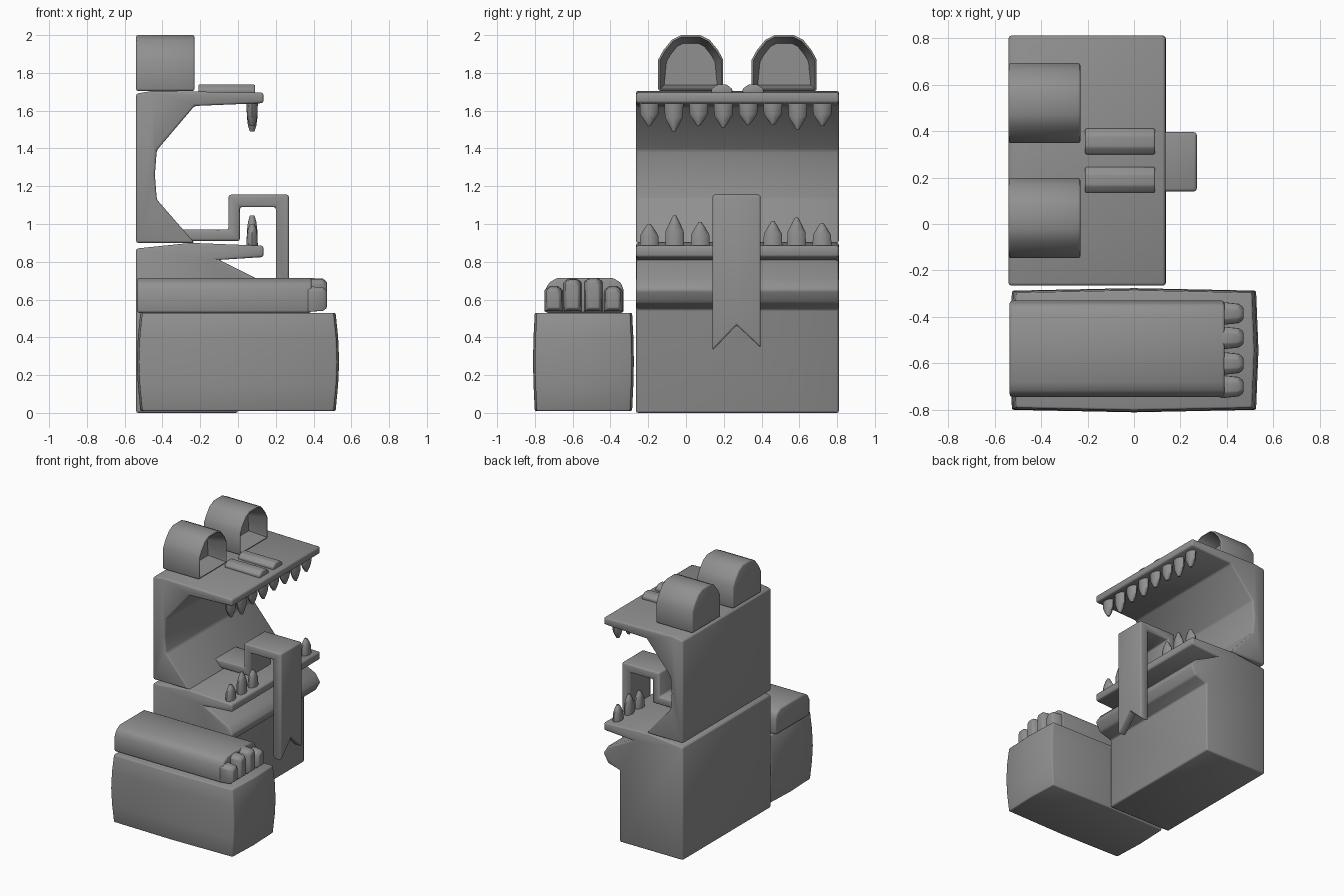
import bpy
import bmesh
import math

cube = bpy.data.objects.get("Cube")
if cube:
    bpy.data.objects.remove(cube, do_unlink=True)

grey = bpy.data.materials.new("matte grey")
grey.use_nodes = True
COLOUR = (0.28, 0.28, 0.28, 1)
grey.diffuse_color = COLOUR
grey.node_tree.nodes["Principled BSDF"].inputs["Base Color"].default_value = COLOUR

parts = []


def loft(name, rings, bevel=0.0, socket=None):
    """Skin a list of matching point rings, cap both ends, round the edges."""
    bm = bmesh.new()
    rows = [[bm.verts.new(p) for p in ring] for ring in rings]
    n = len(rows[0])
    for a, b in zip(rows, rows[1:]):
        for i in range(n):
            j = (i + 1) % n
            bm.faces.new((a[i], a[j], b[j], b[i]))
    bm.faces.new(rows[0][::-1])
    end = bm.faces.new(rows[-1])
    bmesh.ops.recalc_face_normals(bm, faces=bm.faces[:])
    if socket:
        rim, depth = socket
        bmesh.ops.inset_region(bm, faces=[end], thickness=rim)
        for v in end.verts:
            v.co.x -= depth
    if bevel:
        edges = [e for e in bm.edges if e.calc_face_angle(0) > 0.6]
        bmesh.ops.bevel(bm, geom=edges, offset=bevel, segments=2,
                        profile=0.5, affect='EDGES', clamp_overlap=True)
    mesh = bpy.data.meshes.new(name)
    bm.to_mesh(mesh)
    bm.free()
    mesh.materials.append(grey)
    obj = bpy.data.objects.new(name, mesh)
    bpy.context.collection.objects.link(obj)
    parts.append(obj)
    return obj


def across(name, profile, y0, y1, bevel):
    """Extrude an x-z profile along y."""
    return loft(name, [[(x, y, z) for x, z in profile] for y in (y0, y1)], bevel)


def along(name, profile, x0, x1, bevel, socket=None):
    """Extrude a y-z profile along x."""
    return loft(name, [[(x, y, z) for y, z in profile] for x in (x0, x1)],
                bevel, socket)


BACK, RIGHT, LEFT = -0.54, -0.265, 0.81

# Seat body with lower jaw and lip
across("body", [(BACK, 0), (BACK, 0.87), (-0.25, 0.9), (0.135, 0.885),
                (0.135, 0.825), (-0.1, 0.81), (0.1, 0.71), (0.14, 0.65),
                (0.1, 0.58), (0, 0.55), (0, 0)], RIGHT, LEFT, 0.012)

# Head with open mouth and upper jaw
across("head", [(BACK, 0.9), (BACK, 1.69), (-0.45, 1.705), (0.135, 1.695),
                (0.135, 1.64), (-0.23, 1.625), (-0.43, 1.39), (-0.44, 1.26),
                (-0.43, 1.13), (-0.23, 0.9)], RIGHT, LEFT, 0.012)

# Hollow eye sockets
for side, yc in (("right", 0.025), ("left", 0.52)):
    half = [(0.172, 1.705), (0.172, 1.87), (0.145, 1.92), (0.1, 1.975), (0.05, 2)]
    arch = [(yc + y, z) for y, z in half] + [(yc - y, z) for y, z in half[::-1]]
    along(side + "_eye", arch, BACK, -0.23, 0.01, socket=(0.045, 0.14))

# Nostril ridges
for side, yc in (("right", 0.19), ("left", 0.355)):
    ridge = [(yc - 0.055, 1.69), (yc - 0.055, 1.715), (yc - 0.025, 1.738),
             (yc + 0.025, 1.738), (yc + 0.055, 1.715), (yc + 0.055, 1.69)]
    along(side + "_nostril", ridge, -0.21, 0.09, 0.006)


def tooth(name, y, base, height):
    """Pointed tooth; a negative height hangs downwards."""
    rings = []
    for t, w, d in ((0, 0.05, 0.03), (0.5, 0.048, 0.028),
                    (0.8, 0.025, 0.022), (1, 0.008, 0.012)):
        rings.append([(0.075 + d * math.cos(a), y + w * math.sin(a), base + t * height)
                      for a in (i * math.pi / 4 for i in range(8))])
    loft(name, rings)


upper = (0.12, 0.15, 0.12, 0.13, 0.115, 0.115, 0.14, 0.12)
for i, length in enumerate(upper):
    tooth(f"upper_tooth_{i + 1}", -0.195 + i * 0.131, 1.64, -length)
lower = ((-0.195, 0.12), (-0.06, 0.165), (0.075, 0.13),
         (0.46, 0.135), (0.585, 0.155), (0.72, 0.125))
for i, (y, height) in enumerate(lower):
    tooth(f"lower_tooth_{i + 1}", y, 0.88, height)

# Tongue ribbon bending up, over and down to a forked tip
ribbon = [(-0.34, 0.91), (0.01, 0.91), (0.01, 1.09), (0.2, 1.09), (0.2, None),
          (0.27, None), (0.27, 1.155), (-0.05, 1.155), (-0.05, 0.97), (-0.34, 0.97)]
tips = ((0.14, 0.33), (0.268, 0.465), (0.395, 0.345))
loft("tongue", [[(x, y, tip if z is None else z) for x, z in ribbon]
                for y, tip in tips], 0.012)

# Bulging base of the single armrest
rings = []
for z, s in ((0.01, 0.965), (0.15, 0.99), (0.27, 1), (0.4, 0.99), (0.53, 0.965)):
    outline = [(-1, -0.96), (0, -1), (1, -0.96), (1.02, 0),
               (1, 0.96), (0, 1), (-1, 0.96), (-1.02, 0)]
    rings.append([(x * 0.525 * s, -0.543 + y * 0.267 * s, z) for x, y in outline])
loft("arm_base", rings, 0.008)

# Forearm resting on the base
along("forearm", [(-0.745, 0.53), (-0.745, 0.65), (-0.725, 0.69), (-0.68, 0.715),
                  (-0.39, 0.715), (-0.345, 0.69), (-0.33, 0.65), (-0.33, 0.53)],
      -0.535, 0.39, 0.012)

# Fingers tapering towards their tips
for i, (y, top) in enumerate(((-0.7, 0.67), (-0.6, 0.71), (-0.49, 0.715), (-0.385, 0.67))):
    rings = []
    for x, w, drop in ((0.37, 0.05, 0), (0.45, 0.042, 0.005), (0.47, 0.028, 0.02)):
        rings.append([(x, y - w, 0.535 + drop), (x, y + w, 0.535 + drop),
                      (x, y + w, top - 0.02 - drop), (x, y + w * 0.5, top - drop),
                      (x, y - w * 0.5, top - drop), (x, y - w, top - 0.02 - drop)])
    loft(f"finger_{i + 1}", rings, 0.005)

# Smooth shading with sharp corners kept
bpy.ops.object.select_all(action='DESELECT')
for obj in parts:
    obj.select_set(True)
bpy.context.view_layer.objects.active = parts[0]
bpy.ops.object.shade_smooth_by_angle(angle=math.radians(50))
